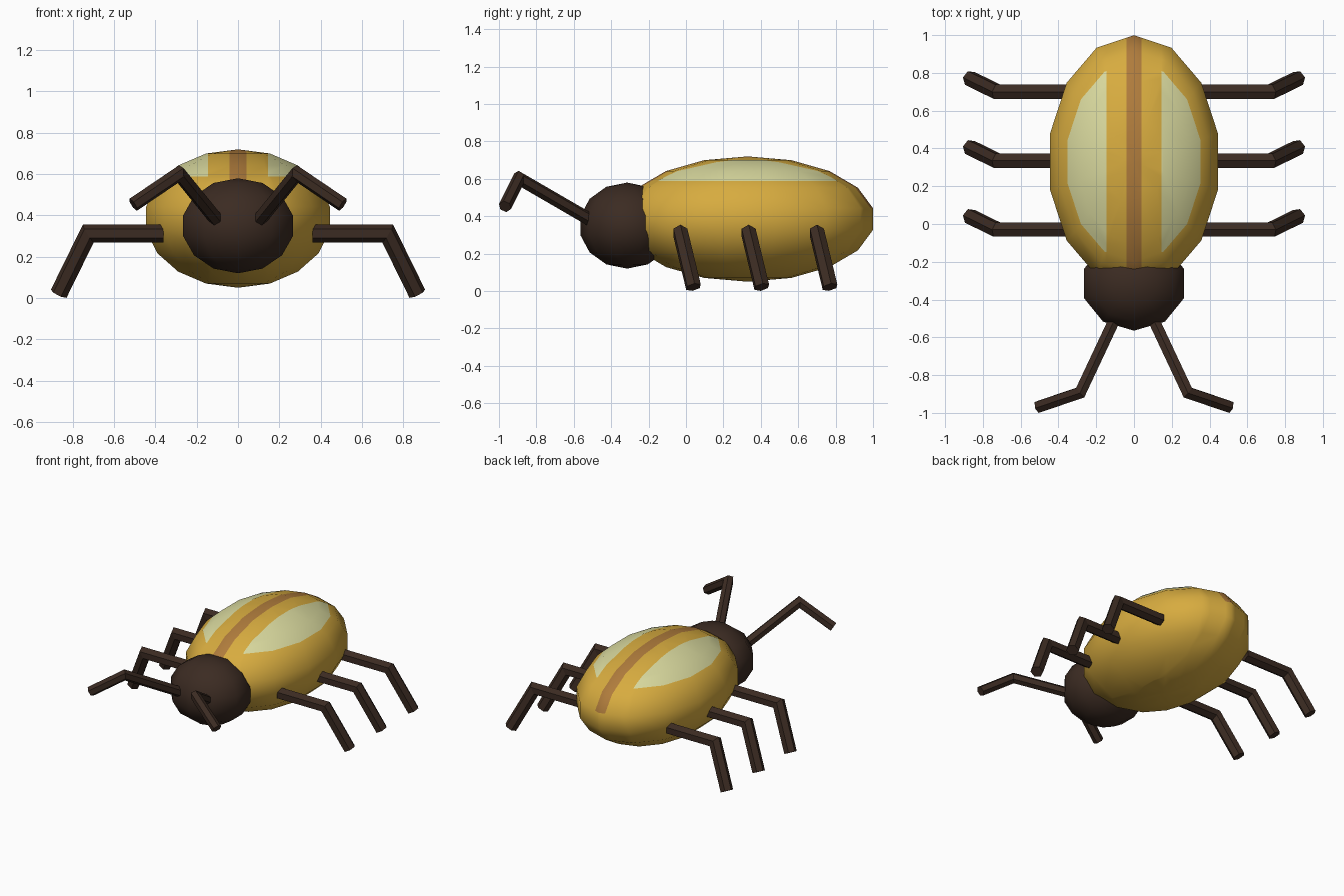
import bpy
import bmesh
from math import cos, sin, tau
from mathutils import Vector, Matrix

cube = bpy.data.objects.get("Cube")
if cube:
    bpy.data.objects.remove(cube)


def material(name, rgb):
    mat = bpy.data.materials.new(name)
    mat.use_nodes = True
    colour = (*rgb, 1)
    mat.diffuse_color = colour
    mat.node_tree.nodes["Principled BSDF"].inputs["Base Color"].default_value = colour
    return mat


gold = material("gold", (0.68, 0.41, 0.05))
tan = material("tan_brown", (0.43, 0.2, 0.045))
cream = material("pale_cream", (0.69, 0.69, 0.34))
dark = material("dark_brown", (0.044, 0.024, 0.016))


def make_object(name, bm, mats, smooth):
    bmesh.ops.recalc_face_normals(bm, faces=bm.faces)
    for face in bm.faces:
        face.smooth = smooth
    mesh = bpy.data.meshes.new(name)
    bm.to_mesh(mesh)
    bm.free()
    for mat in mats:
        mesh.materials.append(mat)
    obj = bpy.data.objects.new(name, mesh)
    bpy.context.collection.objects.link(obj)
    return obj


def ellipsoid(segments, rings, centre, radii):
    bm = bmesh.new()
    matrix = Matrix.Translation(centre) @ Matrix.Diagonal((*radii, 1))
    bmesh.ops.create_uvsphere(bm, u_segments=segments, v_segments=rings,
                              radius=1, matrix=matrix)
    return bm


def jointed_limb(name, points, radius, sides=6):
    """Sweep a polygon along the points, with a mitred joint at each bend."""
    pts = [Vector(p) for p in points]
    dirs = [(b - a).normalized() for a, b in zip(pts, pts[1:])]
    side = dirs[0].cross(Vector((0, 0, 1))).normalized()
    up = side.cross(dirs[0])
    ring = [pts[0] + radius * (up * cos(tau * i / sides) + side * sin(tau * i / sides))
            for i in range(sides)]
    bm = bmesh.new()
    loops = [[bm.verts.new(co) for co in ring]]
    for i, d in enumerate(dirs):
        end = pts[i + 1]
        normal = (d + dirs[i + 1]).normalized() if i + 1 < len(dirs) else d
        ring = [co + d * ((end - co).dot(normal) / d.dot(normal)) for co in ring]
        loops.append([bm.verts.new(co) for co in ring])
    for a, b in zip(loops, loops[1:]):
        for i in range(sides):
            j = (i + 1) % sides
            bm.faces.new((a[i], a[j], b[j], b[i]))
    bm.faces.new(loops[0])
    bm.faces.new(loops[-1])
    return make_object(name, bm, [dark], False)


# Body: ellipsoid cut along the edges of its painted stripes
STRIPE, PATCH, PATCH_BASE, STRIPE_BASE = 0.04, 0.145, 0.588, 0.44
body = ellipsoid(14, 9, (0, 0.33, 0.385), (0.463, 0.68, 0.335))
cuts = [((x, 0, 0), (1, 0, 0)) for x in (-PATCH, -STRIPE, STRIPE, PATCH)]
cuts.append(((0, 0, PATCH_BASE), (0, 0, 1)))
for point, normal in cuts:
    bmesh.ops.bisect_plane(body, geom=body.verts[:] + body.edges[:] + body.faces[:],
                           plane_co=point, plane_no=normal)
for face in body.faces:
    c = face.calc_center_median()
    if abs(c.x) < STRIPE and c.z > STRIPE_BASE:
        face.material_index = 1
    elif abs(c.x) > PATCH and c.z > PATCH_BASE:
        face.material_index = 2
make_object("body", body, [gold, tan, cream], True)

# Head
head = ellipsoid(10, 7, (0, -0.315, 0.35), (0.286, 0.256, 0.23))
make_object("head", head, [dark], True)

# Legs and feelers on both sides
for label, s in (("left", 1), ("right", -1)):
    for place, y in (("front", -0.03), ("middle", 0.335), ("rear", 0.7)):
        jointed_limb(f"{place}_{label}_leg",
                     [(s * 0.36, y, 0.312), (s * 0.725, y, 0.312),
                      (s * 0.868, y + 0.07, 0.021)], 0.043)
    jointed_limb(f"{label}_feeler",
                 [(s * 0.105, -0.51, 0.38), (s * 0.285, -0.893, 0.602),
                  (s * 0.507, -0.968, 0.452)], 0.035)
